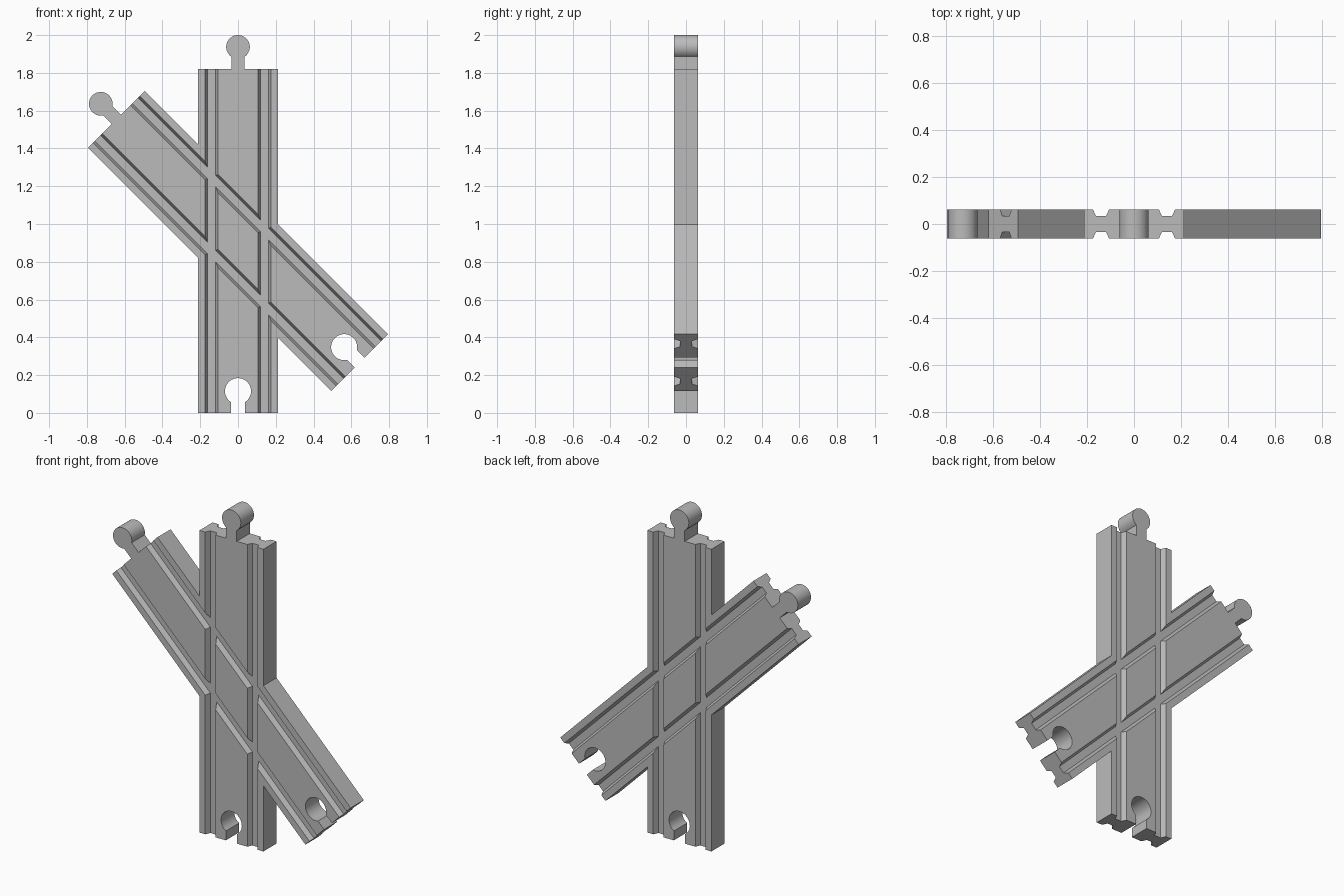
import bpy
import bmesh
from math import pi, sin, cos, asin, radians
from mathutils import Matrix, Vector

cube = bpy.data.objects.get("Cube")
if cube:
    bpy.data.objects.remove(cube, do_unlink=True)

HALF_W, HALF_T, LENGTH = 0.213, 0.0625, 1.82
MID = LENGTH / 2
PEG_R, PEG_Z, NECK = 0.0625, 1.9375, 0.035
HOLE_R, HOLE_Z, SLOT = 0.069, 0.115, 0.037
ARC_STEPS = 40

grey = bpy.data.materials.new("plain grey")
grey.use_nodes = True
colour = (0.5, 0.5, 0.5, 1)
grey.diffuse_color = colour
grey.node_tree.nodes["Principled BSDF"].inputs["Base Color"].default_value = colour


def arc(radius, centre_z, start, end):
    """Points on a circle in the xz plane."""
    angles = [start + (end - start) * i / ARC_STEPS for i in range(ARC_STEPS + 1)]
    return [(radius * cos(a), centre_z + radius * sin(a)) for a in angles]


def add_prism(bm, points, offset):
    """Extrude a closed loop of points along an offset."""
    face = bm.faces.new([bm.verts.new(p) for p in points])
    result = bmesh.ops.extrude_face_region(bm, geom=[face], use_keep_orig=True)
    verts = [v for v in result["geom"] if isinstance(v, bmesh.types.BMVert)]
    bmesh.ops.translate(bm, verts=verts, vec=offset)


def finish(bm, name, tilt):
    """Turn the piece about the crossing point and make it an object."""
    bmesh.ops.recalc_face_normals(bm, faces=bm.faces)
    pivot = Matrix.Translation((0, 0, MID))
    bm.transform(pivot @ Matrix.Rotation(tilt, 4, "Y") @ pivot.inverted())
    mesh = bpy.data.meshes.new(name)
    bm.to_mesh(mesh)
    bm.free()
    mesh.materials.append(grey)
    obj = bpy.data.objects.new(name, mesh)
    bpy.context.collection.objects.link(obj)
    return obj


def make_track(name, tilt):
    """Flat board with a round peg on top and a keyhole socket below."""
    peg_gap = asin(NECK / PEG_R)
    hole_gap = asin(SLOT / HOLE_R)
    outline = [(SLOT, 0), (HALF_W, 0), (HALF_W, LENGTH), (NECK, LENGTH)]
    outline += arc(PEG_R, PEG_Z, peg_gap - pi / 2, 1.5 * pi - peg_gap)
    outline += [(-NECK, LENGTH), (-HALF_W, LENGTH), (-HALF_W, 0), (-SLOT, 0)]
    outline += arc(HOLE_R, HOLE_Z, 1.5 * pi - hole_gap, hole_gap - pi / 2)
    bm = bmesh.new()
    add_prism(bm, [(x, -HALF_T, z) for x, z in outline], Vector((0, 2 * HALF_T, 0)))
    return finish(bm, name, tilt)


def make_grooves(name, tilt):
    """Four tapered wheel grooves, two on each face."""
    bm = bmesh.new()
    section = [(-0.038, 0.07), (-0.021, 0.033), (0.021, 0.033), (0.038, 0.07)]
    for side in (-1, 1):
        for face in (-1, 1):
            loop = [(side * 0.14 + x, face * y, -0.05) for x, y in section]
            add_prism(bm, loop, Vector((0, 0, LENGTH + 0.1)))
    cutter = finish(bm, name, tilt)
    cutter.hide_render = True
    return cutter


def combine(target, other, operation):
    mod = target.modifiers.new(operation.title(), "BOOLEAN")
    mod.operation, mod.solver, mod.object = operation, "EXACT", other
    bpy.context.view_layer.objects.active = target
    bpy.ops.object.modifier_apply(modifier=mod.name)
    bpy.data.objects.remove(other, do_unlink=True)


# Upright and slanted boards joined into one crossing
TILT = radians(-45)
crossing = make_track("crossing_track", 0)
combine(crossing, make_track("slanted_track", TILT), "UNION")

# Grooves run straight through the crossing on both faces
combine(crossing, make_grooves("upright_grooves", 0), "DIFFERENCE")
combine(crossing, make_grooves("slanted_grooves", TILT), "DIFFERENCE")

bpy.ops.object.select_all(action="DESELECT")
crossing.select_set(True)
bpy.context.view_layer.objects.active = crossing
bpy.ops.object.shade_smooth_by_angle(angle=radians(30))
